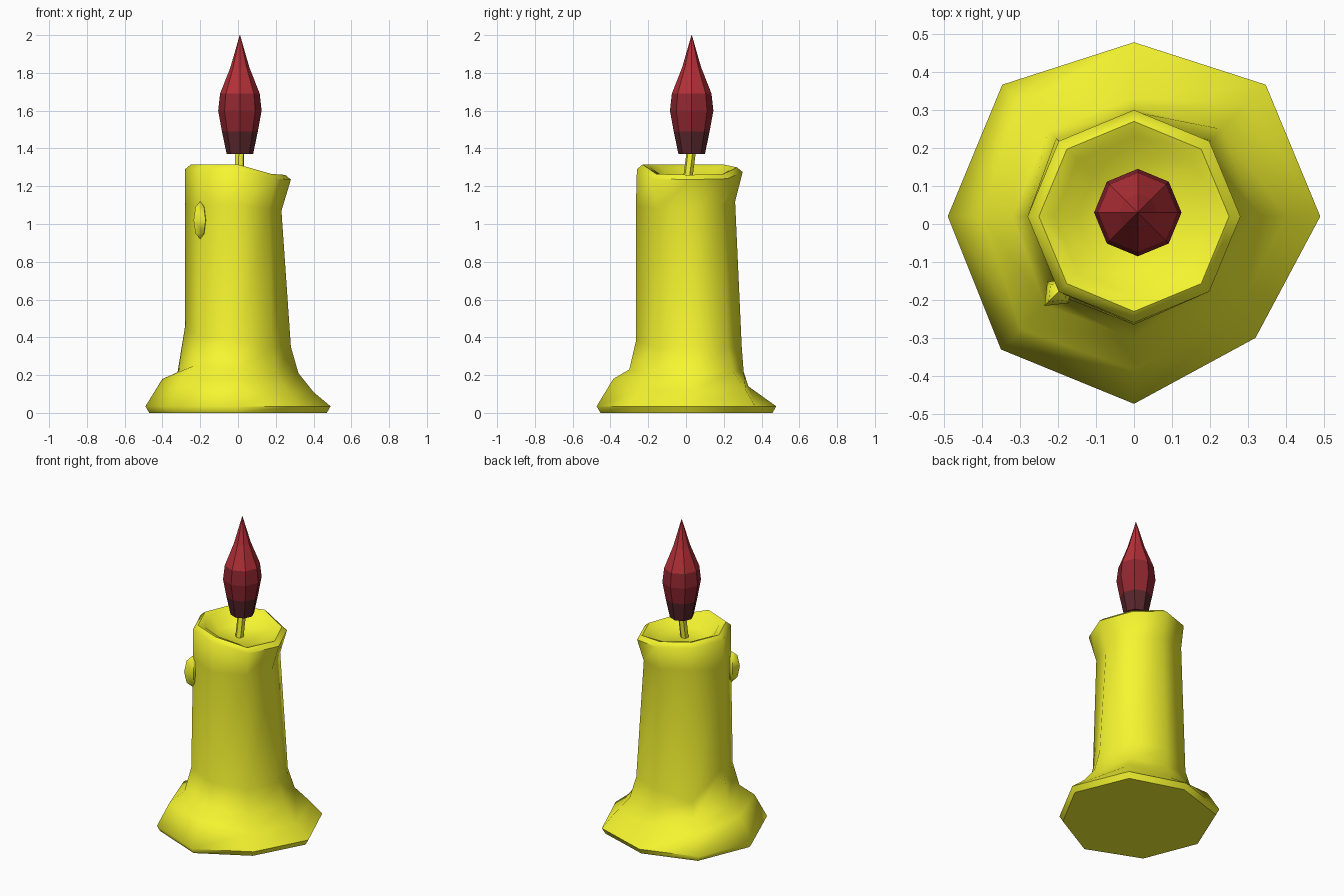
import bpy, bmesh, math
from mathutils import Vector, Matrix

if "Cube" in bpy.data.objects:
    bpy.data.objects.remove(bpy.data.objects["Cube"])


def material(name, rgb):
    m = bpy.data.materials.new(name)
    m.diffuse_color = (*rgb, 1)
    m.use_nodes = True
    m.node_tree.nodes["Principled BSDF"].inputs["Base Color"].default_value = m.diffuse_color
    return m


def finish(name, bm, mats, smooth=None):
    bmesh.ops.recalc_face_normals(bm, faces=bm.faces)
    me = bpy.data.meshes.new(name)
    bm.to_mesh(me)
    bm.free()
    ob = bpy.data.objects.new(name, me)
    bpy.context.collection.objects.link(ob)
    for m in mats:
        me.materials.append(m)
    if smooth:
        bpy.ops.object.select_all(action='DESELECT')
        bpy.context.view_layer.objects.active = ob
        ob.select_set(True)
        bpy.ops.object.shade_smooth_by_angle(angle=math.radians(smooth))
    return ob


def loft(rings, centre, bands=None):
    """Rings are (radii, heights), each a number or 8 values every 45 degrees."""
    bm = bmesh.new()
    loops = []
    for r, z in rings:
        r = r if isinstance(r, list) else [r] * 8
        z = z if isinstance(z, list) else [z] * 8
        loops.append([bm.verts.new((centre[0] + r[i] * math.cos(i * math.pi / 4),
                                    centre[1] + r[i] * math.sin(i * math.pi / 4), z[i]))
                      for i in range(8)])
    for k, (a, b) in enumerate(zip(loops, loops[1:])):
        for i in range(8):
            j = (i + 1) % 8
            f = bm.faces.new((a[i], a[j], b[j], b[i]))
            f.material_index = bands[k] if bands else 0
    bm.faces.new(loops[0][::-1])
    bm.faces.new(loops[-1])
    return bm


wax = material("wax_yellow", (0.92, 0.92, 0.03))
reds = [material("flame_dark", (0.10, 0.02, 0.025)),
        material("flame_mid", (0.28, 0.02, 0.03)),
        material("flame_red", (0.46, 0.03, 0.04))]

# Melted candle body: foot, shaft, lopsided rim and shallow cup
foot = [.49, .49, .458, .49, .49, .495, .493, .452]
rim = [1.26, 1.265, 1.30, 1.315, 1.315, 1.315, 1.315, 1.265]
body = [
    ([r - .02 for r in foot], 0),
    (foot, .035),
    ([.40, .42, .31, .42, .40, .42, .405, .37], [.11, .12, .14, .15, .18, .18, .18, .12]),
    ([.32, .325, .285, .32, .32, .33, .32, .29], [.21, .22, .22, .20, .215, .25, .23, .20]),
    ([.28, .285, .275, .29, .28, .29, .285, .255], [.35, .35, .35, .30, .46, .40, .38, .35]),
    ([.23, .24, .24, .265, .28, .28, .285, .235], [1.07, 1.10, 1.12, 1.14, 1.10, 1.10, 1.10, 1.08]),
    (.28, [z - .025 for z in rim]),
    (.25, rim),
    (.21, [z - .015 for z in rim]),
    (.15, 1.23),
]
finish("candle_body", loft(body, (0, .02)), [wax], 60)

# Wax drip on the front left of the shaft
bm = bmesh.new()
bmesh.ops.create_uvsphere(bm, u_segments=4, v_segments=4, radius=1)
bmesh.ops.transform(bm, verts=bm.verts,
                    matrix=Matrix.Translation((-.2, -.18, 1.02))
                    @ Matrix.Rotation(math.pi / 4, 4, 'Z')
                    @ Matrix.Diagonal((.05, .04, .10, 1)))
finish("wax_drip", bm, [wax], 60)

# Leaning wick
start, end = Vector((.005, .005, 1.21)), Vector((.01, .03, 1.40))
axis = end - start
bm = bmesh.new()
bmesh.ops.create_cone(bm, cap_ends=True, segments=6, radius1=.025, radius2=.025,
                      depth=axis.length)
bmesh.ops.transform(bm, verts=bm.verts,
                    matrix=Matrix.Translation((start + end) / 2)
                    @ axis.to_track_quat('Z', 'Y').to_matrix().to_4x4())
finish("wick", bm, [wax], 40)

# Faceted flame, darker towards the base
flame = [(.07, 1.37), (.095, 1.49), (.115, 1.60), (.105, 1.69), (.05, 1.83), (.001, 2.0)]
finish("flame", loft(flame, (.01, .03), [0, 1, 1, 2, 2]), reds)
